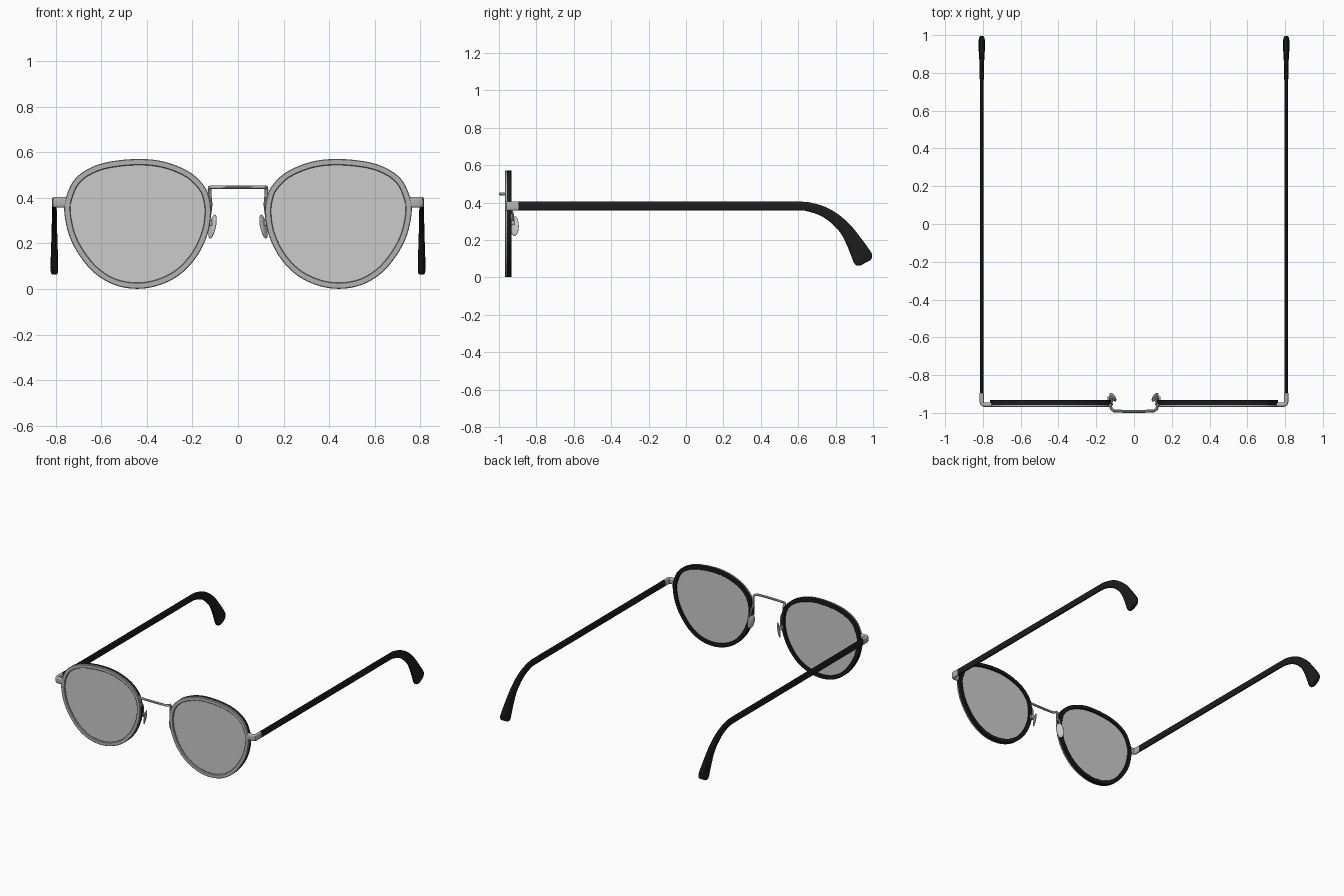
import bpy, bmesh, math
from mathutils import Vector

if "Cube" in bpy.data.objects:
    bpy.data.objects.remove(bpy.data.objects["Cube"])


def material(name, rgba):
    m = bpy.data.materials.new(name)
    m.diffuse_color = rgba
    m.use_nodes = True
    m.node_tree.nodes["Principled BSDF"].inputs["Base Color"].default_value = m.diffuse_color
    return m


black = material("black_acetate", (0.012, 0.012, 0.012, 1))
tint = material("lens_tint", (0.56, 0.56, 0.56, 1))
metal = material("brushed_metal", (0.45, 0.45, 0.45, 1))


def finish(name, bm, mat=None, mirror=True, angle=35):
    bmesh.ops.recalc_face_normals(bm, faces=bm.faces)
    me = bpy.data.meshes.new(name)
    bm.to_mesh(me)
    bm.free()
    ob = bpy.data.objects.new(name, me)
    bpy.context.collection.objects.link(ob)
    if mat:
        me.materials.append(mat)
    if mirror:
        ob.modifiers.new("mirror", 'MIRROR').use_mirror_merge = False
    bpy.ops.object.select_all(action='DESELECT')
    ob.select_set(True)
    bpy.context.view_layer.objects.active = ob
    bpy.ops.object.shade_smooth_by_angle(angle=math.radians(angle))
    return ob


def spline(pts, steps, closed=False):
    """Catmull-Rom through points of any dimension."""
    n, out = len(pts), []
    get = (lambda i: pts[i % n]) if closed else (lambda i: pts[max(0, min(n - 1, i))])
    for i in range(n if closed else n - 1):
        quad = list(zip(get(i - 1), get(i), get(i + 1), get(i + 2)))
        for s in range(steps):
            t = s / steps
            out.append([0.5 * (2 * b + (c - a) * t + (2 * a - 5 * b + 4 * c - d) * t * t
                               + (3 * b - a - 3 * c + d) * t ** 3) for a, b, c, d in quad])
    if not closed:
        out.append(list(pts[-1]))
    return out


def bridge_loops(bm, loops, wrap):
    for k in range(len(loops) if wrap else len(loops) - 1):
        a, b = loops[k], loops[(k + 1) % len(loops)]
        for i in range(len(a)):
            j = (i + 1) % len(a)
            bm.faces.new((a[i], a[j], b[j], b[i]))


def sweep(name, rows, side, mat=None, mirror=True, n=16, power=1.0):
    """Rows are x, y, z, half size along side, half size across it."""
    bm, loops, side = bmesh.new(), [], Vector(side)
    pos = [Vector(r[:3]) for r in rows]
    for i, r in enumerate(rows):
        tan = (pos[min(i + 1, len(pos) - 1)] - pos[max(i - 1, 0)]).normalized()
        u = (side - tan * side.dot(tan)).normalized()
        v = tan.cross(u)
        loop = []
        for k in range(n):
            a = 2 * math.pi * (k + 0.5) / n
            c, s = math.cos(a), math.sin(a)
            c = math.copysign(abs(c) ** power, c)
            s = math.copysign(abs(s) ** power, s)
            loop.append(bm.verts.new(pos[i] + u * c * r[3] + v * s * r[4]))
        loops.append(loop)
    bridge_loops(bm, loops, False)
    bm.faces.new(loops[0])
    bm.faces.new(loops[-1])
    return finish(name, bm, mat, mirror)


# Eye outline (x, z), right-hand lens
eye = spline([(.763, .345), (.751, .415), (.719, .479), (.662, .525), (.575, .557), (.442, .571),
              (.323, .559), (.213, .514), (.147, .45), (.124, .39), (.119, .325), (.134, .24),
              (.178, .147), (.25, .067), (.342, .018), (.442, .001), (.543, .018), (.631, .071),
              (.699, .152), (.743, .24)], 5, True)


def inset(d):
    out = []
    for i, p in enumerate(eye):
        a, b = eye[i - 1], eye[(i + 1) % len(eye)]
        t = Vector((b[0] - a[0], b[1] - a[1])).normalized()
        out.append((p[0] - t.y * d, p[1] + t.x * d))
    return out


def ring(name, profile, mat=None):
    """Profile rows are inset from the outline, y."""
    bm = bmesh.new()
    loops = [[bm.verts.new((x, y, z)) for x, z in inset(d)] for d, y in profile]
    bridge_loops(bm, loops, True)
    return finish(name, bm, mat)


# Make sure positive inset goes towards the lens centre
if inset(.02)[0][0] > eye[0][0]:
    eye.reverse()

# Metal front rim and black rear rim
ring("front_rim", [(0, -.957), (0, -.965), (.003, -.968), (.024, -.968), (.027, -.965), (.027, -.957)], metal)
ring("rear_rim", [(0, -.957), (.027, -.957), (.027, -.935), (.024, -.932), (.003, -.932), (0, -.935)], black)

# Lenses
bm = bmesh.new()
faces = [[bm.verts.new((x, y, z)) for x, z in inset(.022)] for y in (-.956, -.946)]
bridge_loops(bm, faces, False)
for f in faces:
    bm.faces.new(f)
finish("lens", bm, tint)

# End pieces wrapping from rim to temple
end = [(.735, -.957), (.775, -.957), (.794, -.957), (.803, -.953), (.806, -.944), (.806, -.925), (.806, -.895)]
sweep("end_piece", [(x, y, .381, .024, .011) for x, y in end], (0, 0, 1), metal, power=.6)

# Temples with drooping, widened tips: y, z, half thickness, half height
arm = [(-.898, .381, .009, .024), (-.3, .381, .009, .024), (.3, .381, .009, .024), (.6, .381, .009, .024),
       (.66, .376, .009, .025), (.73, .354, .010, .027), (.79, .318, .011, .030), (.85, .262, .012, .034),
       (.895, .195, .014, .042), (.93, .133, .016, .051), (.946, .102, .017, .054), (.955, .087, .016, .047),
       (.960, .078, .014, .032)]
rows = spline([(.806, y, z, w, h) for y, z, w, h in arm], 4)
sweep("temple", rows, (1, 0, 0), black, power=.55)

# Bridge wire, with legs running down along the rims
half = [(.119, -.955, .365), (.123, -.957, .40), (.125, -.959, .435), (.124, -.966, .446),
        (.119, -.98, .447), (.107, -.989, .447), (.05, -.992, .447)]
path = half + [(-x, y, z) for x, y, z in reversed(half)]
sweep("bridge", [(*p, .008, .008) for p in path], (.05, .4, .9), metal, mirror=False, n=10)

# Nose pad wires and mounting blocks
wire = spline([(.121, -.95, .385), (.118, -.94, .372), (.122, -.925, .335), (.128, -.925, .295)], 4)
sweep("pad_wire", [(*p, .006, .006) for p in wire], (1, 0, 0), metal, n=8)
bm = bmesh.new()
bmesh.ops.create_cube(bm, size=1)
for v in bm.verts:
    v.co = Vector((.128 + v.co.x * .026, -.925 + v.co.y * .022, .292 + v.co.z * .026))
finish("pad_mount", bm, metal)

# Nose pads, splayed outwards at the back
bm = bmesh.new()
bmesh.ops.create_uvsphere(bm, u_segments=24, v_segments=14, radius=1)
for v in bm.verts:
    x, y, z = v.co.x * .010, v.co.y * .023, v.co.z * .053
    v.co = Vector((.112 + x - z * .2 + y * .5, -.917 + y, .274 + z))
finish("nose_pad", bm, angle=60)
